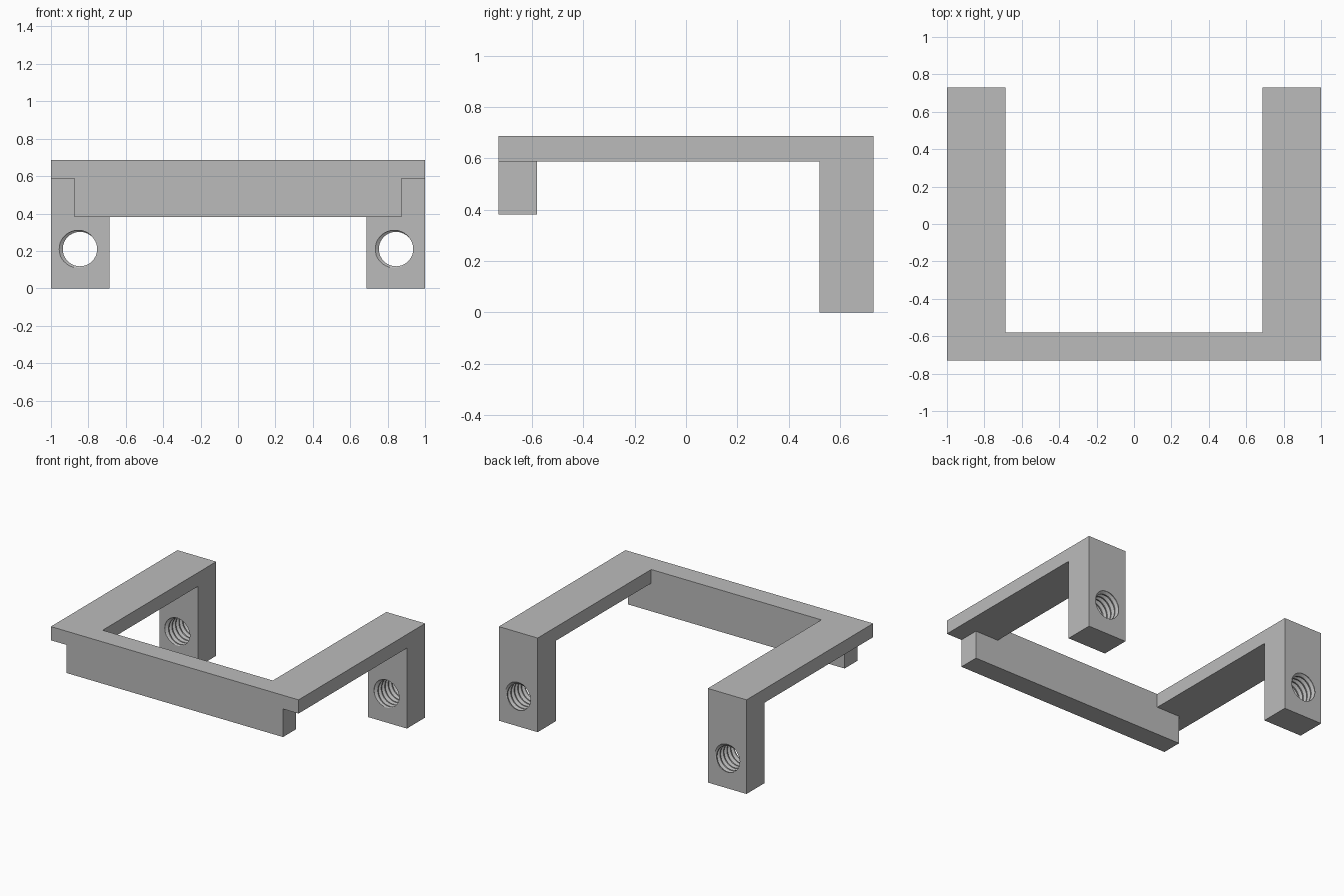
import bpy
import bmesh
from math import cos, sin, pi
from mathutils import Vector

cube = bpy.data.objects.get("Cube")
if cube:
    bpy.data.objects.remove(cube, do_unlink=True)

# Overall sizes
HALF_X, HALF_Y, TOP = 1.0, 0.73, 0.687
PLATE_Z = 0.587
ARM_X = 0.687
LEG_Y = 0.52
BAR_Y = -0.58
LIP_X, LIP_Z = 0.875, 0.382
HOLE_X, HOLE_Z = 0.845, 0.21
MINOR, MAJOR, PITCH = 0.092, 0.111, 0.04
SEGMENTS = 40

grey = bpy.data.materials.new("plain grey")
grey.use_nodes = True
colour = (0.5, 0.5, 0.5, 1)
grey.diffuse_color = colour
grey.node_tree.nodes["Principled BSDF"].inputs["Base Color"].default_value = colour


def make_object(name, bm):
    bmesh.ops.recalc_face_normals(bm, faces=bm.faces[:])
    mesh = bpy.data.meshes.new(name)
    bm.to_mesh(mesh)
    bm.free()
    mesh.materials.append(grey)
    obj = bpy.data.objects.new(name, mesh)
    bpy.context.collection.objects.link(obj)
    return obj


def extrude_profile(name, points, depth):
    """Extrude a closed outline of 3D points along a vector."""
    bm = bmesh.new()
    face = bm.faces.new([bm.verts.new(p) for p in points])
    result = bmesh.ops.extrude_face_region(bm, geom=[face], use_keep_orig=True)
    moved = [v for v in result["geom"] if isinstance(v, bmesh.types.BMVert)]
    bmesh.ops.translate(bm, verts=moved, vec=Vector(depth))
    return make_object(name, bm)


def combine(target, other, operation):
    """Apply a boolean and discard the second object."""
    other.hide_render = True
    mod = target.modifiers.new(operation, 'BOOLEAN')
    mod.operation = operation
    mod.solver = 'EXACT'
    mod.object = other
    bpy.context.view_layer.objects.active = target
    bpy.ops.object.modifier_apply(modifier=mod.name)
    bpy.data.objects.remove(other, do_unlink=True)


def thread_cutter(x):
    """Closed helical screw form running along y."""
    # Offset along the pitch and radius of each corner of the tooth form
    form = [(0, MAJOR), (0.12, MAJOR), (0.45, MINOR), (0.67, MINOR)]
    turns = 9
    start = LEG_Y - 1.56 * PITCH
    bm = bmesh.new()
    # One shared helix per tooth corner; each turn meets the next
    step = PITCH / SEGMENTS
    helices = []
    for offset, radius in form:
        ring = []
        for i in range(turns * SEGMENTS + 1):
            a = pi - 2 * pi * i / SEGMENTS
            y = start + offset * PITCH + (i + SEGMENTS / 2) * step
            ring.append(bm.verts.new((x + radius * cos(a), y, HOLE_Z + radius * sin(a))))
        helices.append(ring)
    count = turns * SEGMENTS
    for a, b in zip(helices, helices[1:]):
        for i in range(count):
            bm.faces.new((a[i], a[i + 1], b[i + 1], b[i]))
    first, last = helices[0], helices[-1]
    for i in range(count - SEGMENTS):
        bm.faces.new((last[i], last[i + 1], first[i + SEGMENTS + 1], first[i + SEGMENTS]))
    # End caps fan out from a centre point
    front = first[:SEGMENTS + 1] + [h[0] for h in reversed(helices[1:])]
    back = last[count - SEGMENTS:] + [h[-1] for h in reversed(helices[:-1])]
    for loop in (front, back):
        y = sum(v.co.y for v in loop) / len(loop)
        centre = bm.verts.new((x, y, HOLE_Z))
        for a, b in zip(loop, loop[1:] + loop[:1]):
            bm.faces.new((a, b, centre))
    return make_object("thread_cutter", bm)


# Front bar with its lower lip
right_half = [(LIP_X, LIP_Z), (LIP_X, PLATE_Z), (HALF_X, PLATE_Z), (HALF_X, TOP)]
outline = right_half + [(-x, z) for x, z in reversed(right_half)]
frame = extrude_profile("bracket_frame", [(x, -HALF_Y, z) for x, z in outline],
                        (0, BAR_Y + HALF_Y, 0))

# Side arms with rear legs, each drilled with a threaded hole
arm_outline = [(BAR_Y, TOP), (BAR_Y, PLATE_Z), (LEG_Y, PLATE_Z),
               (LEG_Y, 0), (HALF_Y, 0), (HALF_Y, TOP)]
for side, name in ((1, "left_arm"), (-1, "right_arm")):
    inner = ARM_X if side > 0 else -HALF_X
    arm = extrude_profile(name, [(inner, y, z) for y, z in arm_outline],
                          (HALF_X - ARM_X, 0, 0))
    combine(arm, thread_cutter(side * HOLE_X), 'DIFFERENCE')
    combine(frame, arm, 'UNION')
